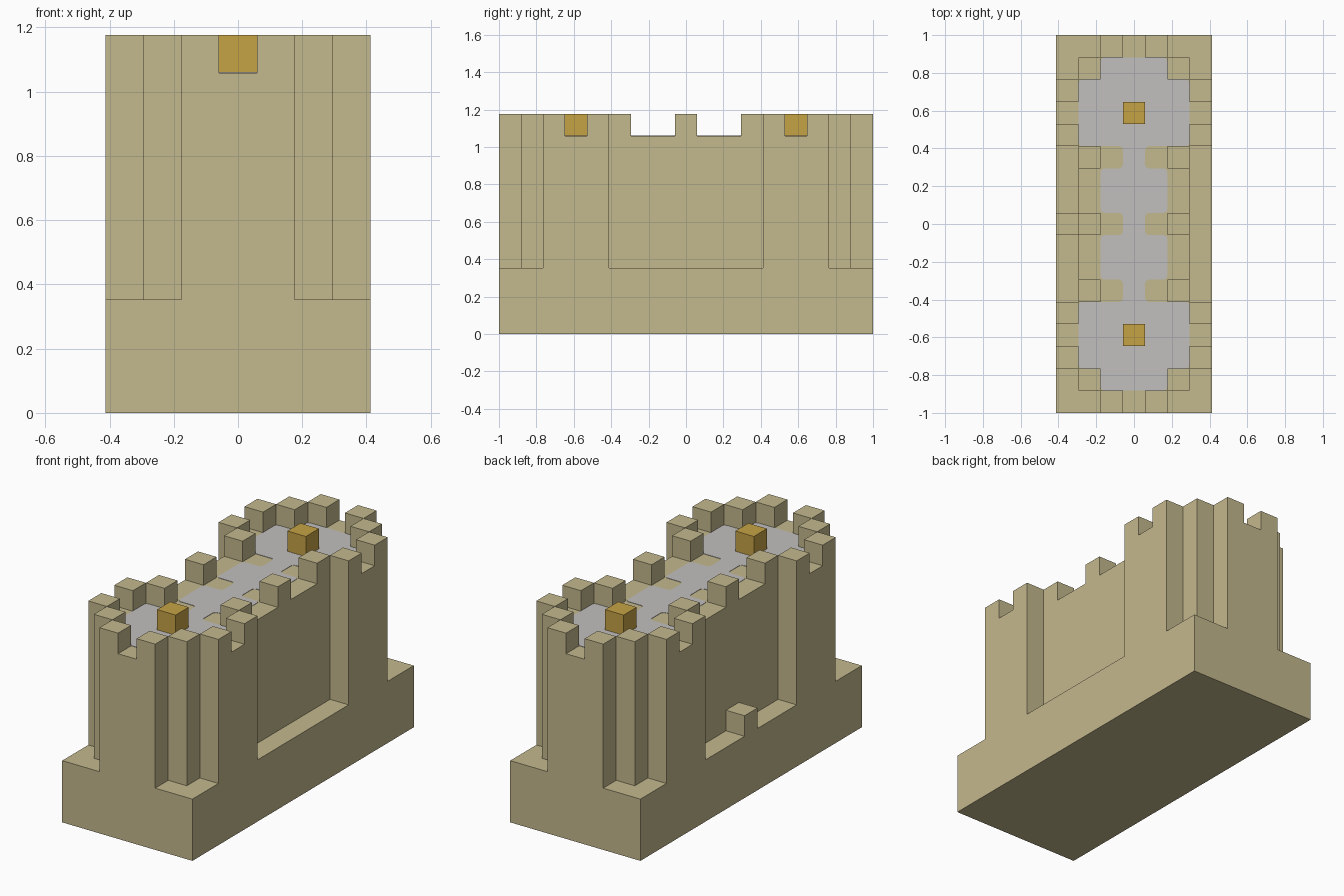
import bpy, bmesh

if "Cube" in bpy.data.objects:
    bpy.data.objects.remove(bpy.data.objects["Cube"], do_unlink=True)

U = 2 / 17                      # edge of one block
BASE, FLOOR = 3 * U, 9 * U      # heights of plinth and roof


def material(name, rgb):
    m = bpy.data.materials.new(name)
    m.use_nodes = True
    m.diffuse_color = (*rgb, 1)
    m.node_tree.nodes["Principled BSDF"].inputs["Base Color"].default_value = (*rgb, 1)
    return m


SAND = material("sandstone", (0.55, 0.48, 0.27))
GREY = material("grey paving", (0.54, 0.53, 0.51))
GOLD = material("gold", (0.56, 0.36, 0.06))


def prism(name, cells, z, height, mat, corner=0):
    """Merge grid cells into one outline, optionally round it, and extrude it."""
    bm = bmesh.new()
    for cx, cy in cells:
        bm.faces.new([bm.verts.new(((cx + dx) * U, (cy + dy) * U, z))
                      for dx, dy in ((-.5, -.5), (.5, -.5), (.5, .5), (-.5, .5))])
    bmesh.ops.remove_doubles(bm, verts=bm.verts, dist=U / 100)
    bmesh.ops.dissolve_limit(bm, angle_limit=0.01, verts=bm.verts, edges=bm.edges)
    if corner:
        bmesh.ops.bevel(bm, geom=bm.verts[:], offset=corner, segments=3,
                        profile=0.5, affect='VERTICES')
    top = bmesh.ops.extrude_face_region(bm, geom=bm.faces[:])["geom"]
    moved = [g for g in top if isinstance(g, bmesh.types.BMVert)]
    bmesh.ops.translate(bm, verts=moved, vec=(0, 0, height))
    bmesh.ops.recalc_face_normals(bm, faces=bm.faces)
    me = bpy.data.meshes.new(name)
    bm.to_mesh(me)
    bm.free()
    me.materials.append(mat)
    ob = bpy.data.objects.new(name, me)
    bpy.context.collection.objects.link(ob)
    return ob


def rows(half_width):
    """Cells of a mirrored plan, given the half width of each row."""
    return [(x, y) for y in range(-8, 9)
            for x in range(-half_width(abs(y)), half_width(abs(y)) + 1)]


def wall_width(y):
    return 1 if y == 8 else 3 if 4 <= y <= 6 else 2


def paving_width(y):
    return 0 if y in (0, 3) else 2 if 4 <= y <= 6 else 1


# Plinth, and the two round towers joined by a wall
prism("plinth", rows(lambda y: 3), 0, BASE, SAND)
prism("towers_and_wall", rows(wall_width), BASE, FLOOR - BASE, SAND)

# Paved walkway, a thin plate with softened corners
paving = [c for c in rows(paving_width) if abs(c[1]) < 8]
prism("walkway_paving", paving, FLOOR, 0.002, GREY, corner=0.02)

# Battlements, mirrored to all four quarters
for x, y in ((1, 8), (2, 7), (3, 6), (3, 4), (2, 3), (2, 0)):
    for sx in (-1, 1):
        for sy in ((-1, 1) if y else (1,)):
            side = "left" if sx > 0 else "right"
            end = "back" if sy > 0 else "front"
            prism(f"merlon_{side}_{end}", [(x * sx, y * sy)], FLOOR, U, SAND)

# Gold block on each tower
for end, y in (("front", -5), ("back", 5)):
    prism(f"gold_block_{end}", [(0, y)], FLOOR, U, GOLD)

# Lone block on the side ledge
prism("ledge_block", [(-3, 0)], BASE, U, SAND)
